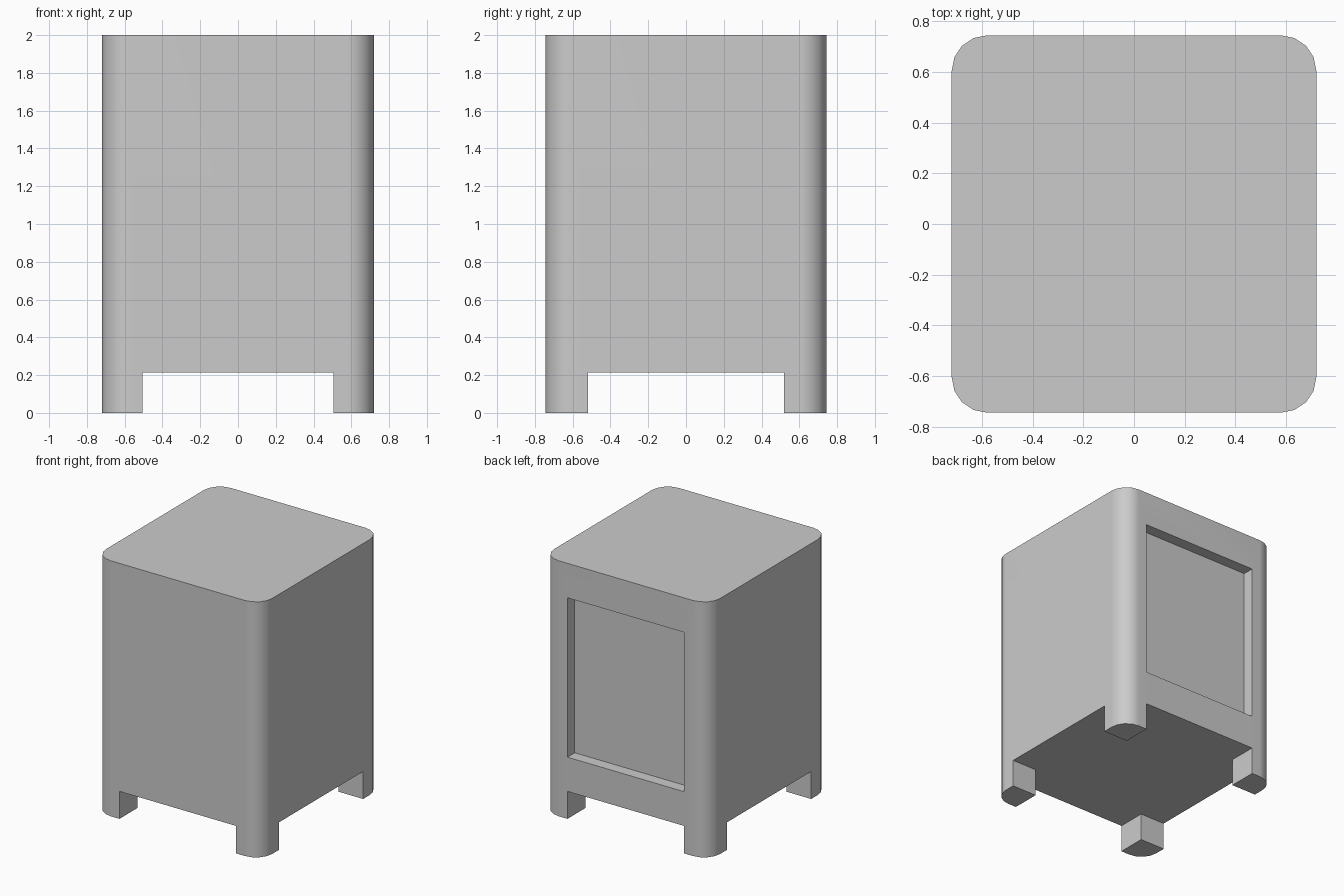
import bpy
import bmesh
from math import cos, sin, pi, radians

cube = bpy.data.objects.get("Cube")
if cube:
    bpy.data.objects.remove(cube, do_unlink=True)

# Main dimensions
HALF_X, HALF_Y, HEIGHT = 0.72, 0.745, 2.0
RADIUS, SEGMENTS = 0.14, 4
LEG_X, LEG_Y, LEG_H = 0.505, 0.52, 0.215
PANEL_LOW, PANEL_HIGH, PANEL_DEPTH = 0.483, 1.73, 0.09

grey = bpy.data.materials.new("plain grey")
grey.use_nodes = True
colour = (0.6, 0.6, 0.6, 1)
grey.diffuse_color = colour
grey.node_tree.nodes["Principled BSDF"].inputs["Base Color"].default_value = colour


def prism(name, outline, low, high):
    """Extrude a flat outline from one height to another."""
    bm = bmesh.new()
    face = bm.faces.new([bm.verts.new((x, y, low)) for x, y in outline])
    top = bmesh.ops.extrude_face_region(bm, geom=[face])["geom"]
    verts = [v for v in top if isinstance(v, bmesh.types.BMVert)]
    bmesh.ops.translate(bm, verts=verts, vec=(0, 0, high - low))
    bmesh.ops.recalc_face_normals(bm, faces=bm.faces)
    mesh = bpy.data.meshes.new(name)
    bm.to_mesh(mesh)
    bm.free()
    mesh.materials.append(grey)
    obj = bpy.data.objects.new(name, mesh)
    bpy.context.collection.objects.link(obj)
    return obj


def rectangle(x, y0, y1):
    return [(-x, y0), (x, y0), (x, y1), (-x, y1)]


def rounded_rectangle():
    points = []
    for corner, (sx, sy) in enumerate([(1, 1), (-1, 1), (-1, -1), (1, -1)]):
        for i in range(SEGMENTS + 1):
            a = (corner + i / SEGMENTS) * pi / 2
            points.append((sx * (HALF_X - RADIUS) + RADIUS * cos(a),
                           sy * (HALF_Y - RADIUS) + RADIUS * sin(a)))
    return points


# Cabinet with rounded upright corners
cabinet = prism("cabinet", rounded_rectangle(), 0, HEIGHT)

# Openings between the legs, and the recessed back panel
cutters = [
    prism("leg_gap_front_back", rectangle(LEG_X, -1, 1), -0.2, LEG_H),
    prism("leg_gap_sides", rectangle(1, -LEG_Y, LEG_Y), -0.2, LEG_H),
    prism("back_recess", rectangle(LEG_X, HALF_Y - PANEL_DEPTH, 1),
          PANEL_LOW, PANEL_HIGH),
]
bpy.ops.object.select_all(action='DESELECT')
cabinet.select_set(True)
bpy.context.view_layer.objects.active = cabinet
for cutter in cutters:
    cutter.hide_render = True
    cut = cabinet.modifiers.new(cutter.name, 'BOOLEAN')
    cut.operation = 'DIFFERENCE'
    cut.solver = 'EXACT'
    cut.object = cutter
    bpy.ops.object.modifier_apply(modifier=cut.name)
    bpy.data.objects.remove(cutter, do_unlink=True)

# Smooth corners, flat sides
bpy.ops.object.shade_smooth_by_angle(angle=radians(30))
weighted = cabinet.modifiers.new("flat sides", 'WEIGHTED_NORMAL')
weighted.keep_sharp = True
